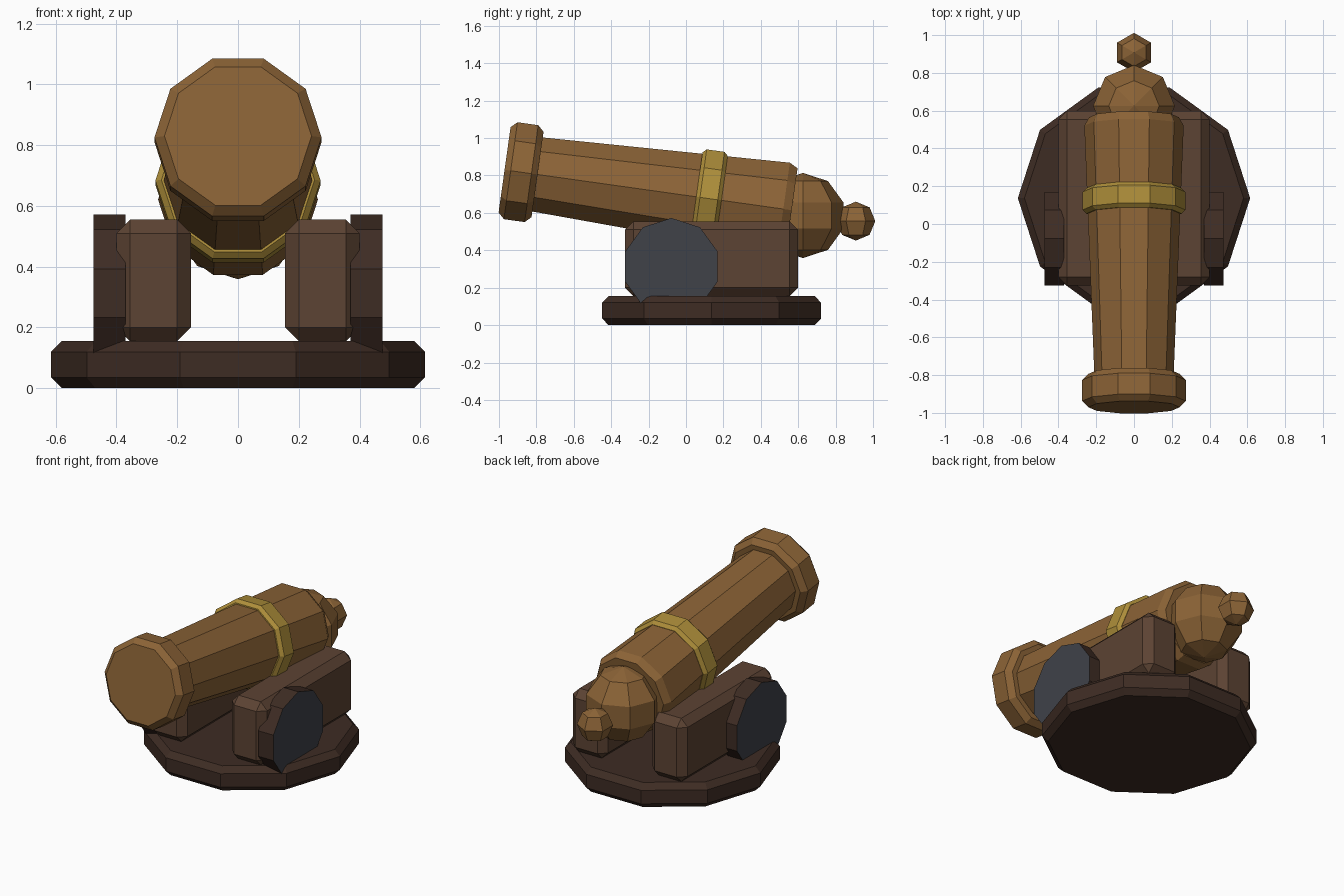
import bpy, bmesh
from math import radians, cos, sin, pi
from mathutils import Matrix

if "Cube" in bpy.data.objects:
    bpy.data.objects.remove(bpy.data.objects["Cube"])


def material(name, color):
    m = bpy.data.materials.new(name)
    m.diffuse_color = (*color, 1)
    m.use_nodes = True
    m.node_tree.nodes["Principled BSDF"].inputs["Base Color"].default_value = m.diffuse_color
    return m


BRONZE = material("bronze", (0.26, 0.125, 0.037))
GOLD = material("brass", (0.42, 0.27, 0.042))
WOOD = material("wood", (0.107, 0.056, 0.033))
DARK = material("dark_wood", (0.048, 0.025, 0.017))
IRON = material("iron", (0.05, 0.054, 0.066))


def finish(name, bm, mats):
    bmesh.ops.recalc_face_normals(bm, faces=bm.faces)
    mesh = bpy.data.meshes.new(name)
    bm.to_mesh(mesh)
    bm.free()
    for m in mats:
        mesh.materials.append(m)
    ob = bpy.data.objects.new(name, mesh)
    bpy.context.collection.objects.link(ob)
    return ob


def turned(name, profile, matrix, mats, sides=10):
    """Closed faceted solid from (position, radius) pairs along local z."""
    bm = bmesh.new()
    rings = [[bm.verts.new((r * cos(2 * pi * i / sides), r * sin(2 * pi * i / sides), t))
              for i in range(sides)] for t, r in profile]
    for a, b in zip(rings, rings[1:]):
        for i in range(sides):
            j = (i + 1) % sides
            bm.faces.new((a[i], a[j], b[j], b[i]))
    for ring in (rings[0], rings[-1]):
        cap = bm.faces.new(ring)
        cap.material_index = len(mats) - 1
    bm.transform(matrix)
    return finish(name, bm, mats)


def chamfered(start, end, r0, r1, b):
    return [(start, r0 - b), (start + b, r0), (end - b, r1), (end, r1 - b)]


def ball(name, location, radius, segments, rings):
    bm = bmesh.new()
    bmesh.ops.create_uvsphere(bm, u_segments=segments, v_segments=rings, radius=radius)
    bm.transform(Matrix.Translation(location))
    return finish(name, bm, [BRONZE])


# Round base plate
turned("base_plate", chamfered(0, 0.155, 0.615, 0.615, 0.035),
       Matrix.Translation((0, 0.137, 0)), [DARK])

# Side cheeks and wheels
for side, s in (("left", -1), ("right", 1)):
    bm = bmesh.new()
    bmesh.ops.create_cube(bm, size=1)
    bm.transform(Matrix.Translation((s * 0.2775, 0.137, 0.355)) @ Matrix.Diagonal((0.245, 0.925, 0.4, 1)))
    bmesh.ops.bevel(bm, geom=bm.edges[:], offset=0.045, segments=1, affect='EDGES')
    finish(side + "_cheek", bm, [WOOD])

    turned(side + "_wheel", [(-0.0525, 0.26), (0.0525, 0.26)],
           Matrix.Translation((s * 0.4225, -0.078, 0.3125)) @ Matrix.Rotation(pi / 2, 4, 'Y'),
           [DARK, IRON])

# Tilted barrel: local z runs from muzzle to breech
tilt = Matrix.Translation((0, -0.97, 0.83)) @ Matrix.Rotation(radians(-98), 4, 'X')
turned("muzzle_ring", chamfered(0, 0.178, 0.275, 0.275, 0.033), tilt, [BRONZE])
turned("barrel", [(0.1, 0.207), (1.505, 0.263), (1.55, 0.238)], tilt, [BRONZE])
turned("barrel_band", chamfered(1.035, 1.171, 0.272, 0.272, 0.02), tilt, [GOLD])

# Breech ball and end knob
ball("breech", (0, 0.625, 0.586), 0.2275, 8, 5)
ball("breech_knob", (0, 0.908, 0.556), 0.104, 6, 4)
